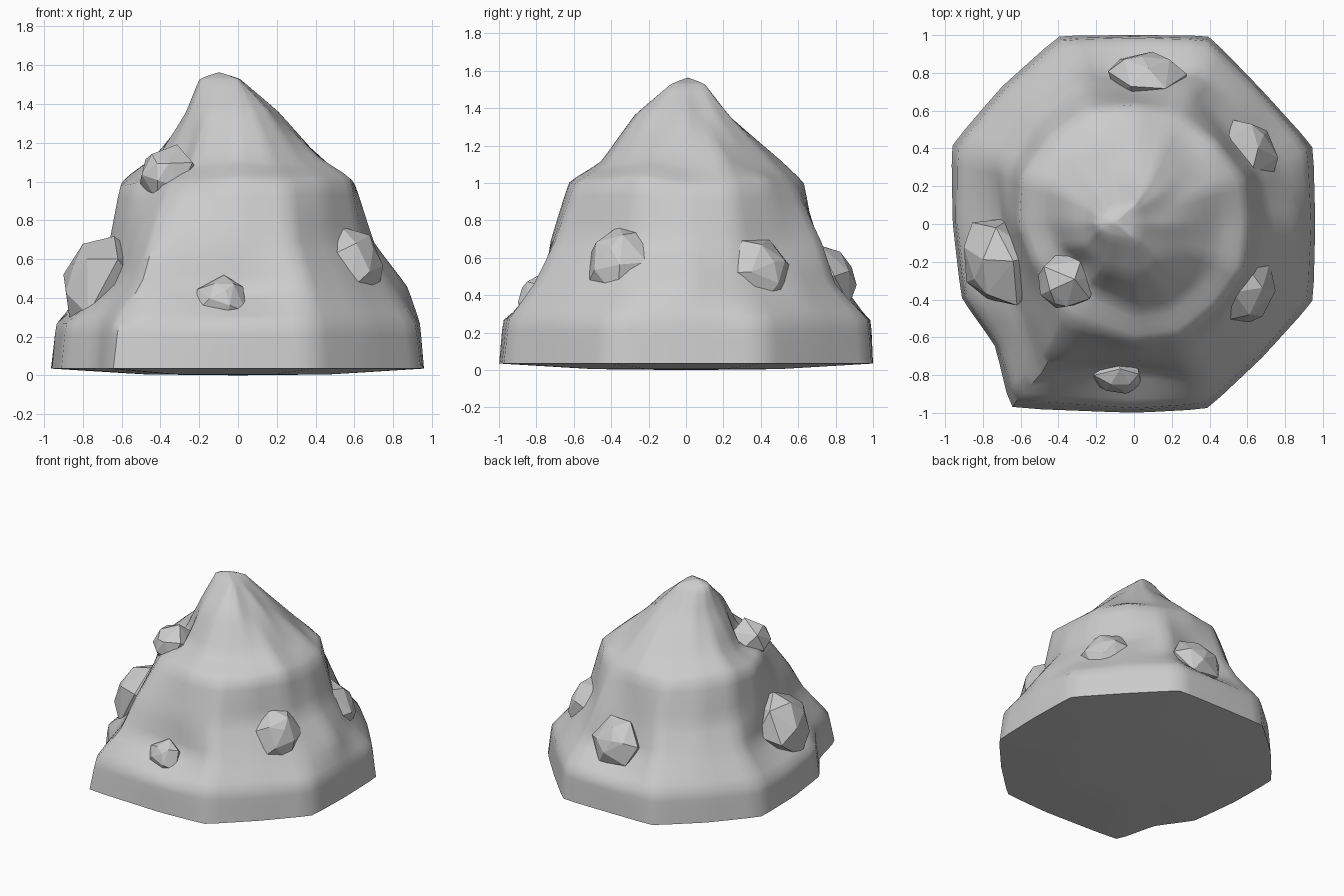
import bpy, bmesh, math, random
from mathutils import Vector

random.seed(4)
if "Cube" in bpy.data.objects:
    bpy.data.objects.remove(bpy.data.objects["Cube"], do_unlink=True)

stone = bpy.data.materials.new("stone grey")
stone.use_nodes = True
grey = (0.6, 0.6, 0.6, 1)
stone.diffuse_color = grey
stone.node_tree.nodes["Principled BSDF"].inputs["Base Color"].default_value = grey


def make_object(name, bm):
    bmesh.ops.recalc_face_normals(bm, faces=bm.faces)
    mesh = bpy.data.meshes.new(name)
    bm.to_mesh(mesh)
    bm.free()
    obj = bpy.data.objects.new(name, mesh)
    bpy.context.collection.objects.link(obj)
    mesh.materials.append(stone)
    return obj


# Ore lumps: name, centre, facing, (width, height, depth), roll
lumps = [
    ("upper_lump", (-.38, -.33, 1.04), (-.5, -.75, .4), (.16, .16, .13), .4),
    ("side_lump", (-.74, -.22, .5), (-.9, -.3, .45), (.25, .26, .17), .3),
    ("front_lump", (-.08, -.82, .4), (0, -.9, .4), (.14, .13, .08), .6),
    ("front_corner_lump", (.61, -.37, .59), (.8, -.5, .4), (.19, .22, .13), .9),
    ("back_corner_lump", (.62, .39, .53), (.8, .5, .4), (.21, .2, .13), .2),
    ("back_lump", (.07, .8, .51), (.05, .9, .45), (.22, .18, .11), 0)]

# Mound: stacked rings, each with its reach towards +x, +y, -x and -y
tiers = [(.035, .96, 1, .96, 1), (.27, .94, .99, .94, .98), (.48, .86, .86, .76, .85),
         (.7, .72, .76, .68, .75), (1, .62, .62, .61, .62), (1.11, .44, .5, .45, .45),
         (1.36, .21, .24, .27, .28), (1.53, .01, .1, .2, .08)]
# Octagonal outline as a factor on the ellipse, by direction
angles = [i * 22.5 for i in range(16)]
angles[10], angles[11] = 220, 235
corner = [1, 1.07, 1, 1.08, 1, 1.08, 1.03, 1.09, 1, 1.03, 1, 1.19, 1, 1.06, 1, 1.07]

bm = bmesh.new()
crease = bm.edges.layers.float.new("crease_edge")
crease_vert = bm.verts.layers.float.new("crease_vert")
rings = []
for level, (z, east, north, west, south) in enumerate(tiers):
    ring = []
    fade = 1 - level / 7
    wobble = 0.025 if 1 < level < 7 else 0
    for angle, bulge in zip(angles, corner):
        c, s = math.cos(math.radians(angle)), math.sin(math.radians(angle))
        k = 1 + (bulge - 1) * fade + random.uniform(-wobble, wobble)
        spot = Vector((c * k * (east if c > 0 else west),
                       s * k * (north if s > 0 else south),
                       z + random.uniform(-wobble, wobble)))
        # Hollows around the lumps
        for _, centre, facing, _, _ in lumps:
            near = 1 - (spot - Vector(centre)).length / 0.36
            if near > 0 and level > 1:
                spot -= Vector(facing).normalized() * near * 0.13
        ring.append(bm.verts.new(spot))
    rings.append(ring)
base = [bm.verts.new((v.co.x * 0.5, v.co.y * 0.5, 0.005)) for v in rings[0]]
rings.insert(0, base)
for low, high in zip(rings, rings[1:]):
    for i in range(16):
        j = (i + 1) % 16
        bm.faces.new((low[i], low[j], high[j], high[i]))
for ring, tip in ((base, (0, 0, 0)), (rings[-1], (-.1, .01, 1.565))):
    centre = bm.verts.new(tip)
    for i in range(16):
        bm.faces.new((ring[i], ring[(i + 1) % 16], centre))

# Soft ridges on the body, firm edge and corners around the foot
for edge in bm.edges:
    foot = all(v in rings[1] for v in edge.verts)
    edge[crease] = 1 if foot else 0.7
for v in rings[1][1::2]:
    v[crease_vert] = 0.9
mound = make_object("rock_mound", bm)
sub = mound.modifiers.new("soft ridges", "SUBSURF")
sub.levels = sub.render_levels = 2
for p in mound.data.polygons:
    p.use_smooth = True
foot_normals = mound.modifiers.new("foot edge", "EDGE_SPLIT")
foot_normals.split_angle = math.radians(50)


# Faceted stone with a six-sided girdle, set into the slope
def lump(name, centre, facing, size, roll):
    width, height, depth = size
    n = Vector(facing).normalized()
    u = Vector((0, 0, 1)).cross(n).normalized()
    v = n.cross(u)
    bm = bmesh.new()
    for count, reach, out in ((6, 1, 0), (4, 0.55, 0.7), (1, 0.15, 0.85), (5, 0.8, -1)):
        for i in range(count):
            a = math.tau * i / count + roll + random.uniform(-.2, .2)
            r = reach * random.uniform(.9, 1.08)
            bm.verts.new(Vector(centre) + u * (width * r * math.cos(a))
                         + v * (height * r * math.sin(a)) + n * (depth * out))
    bmesh.ops.convex_hull(bm, input=bm.verts)
    make_object(name, bm)


for entry in lumps:
    lump(*entry)
